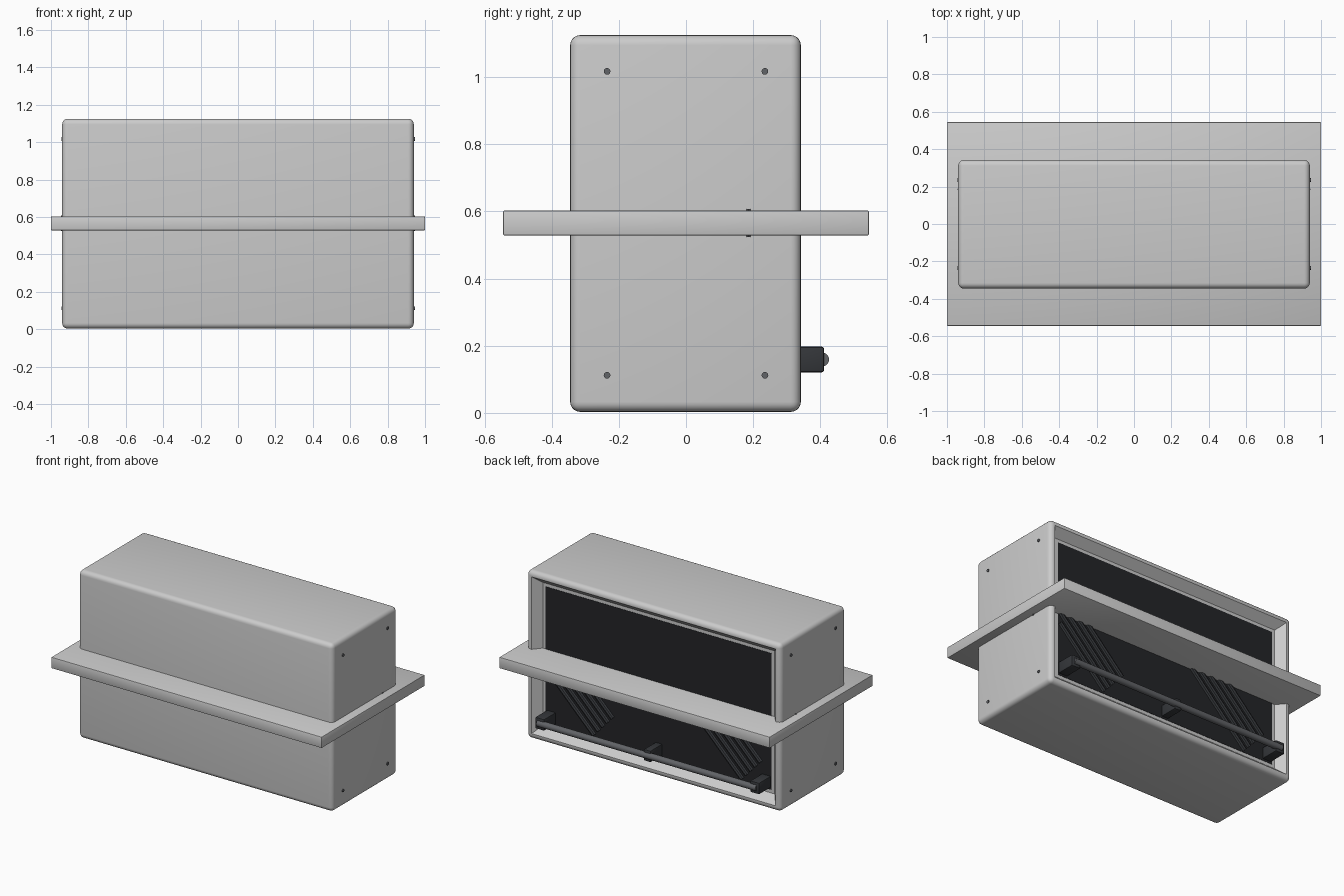
import bpy, bmesh, math
from mathutils import Vector

if "Cube" in bpy.data.objects:
    bpy.data.objects.remove(bpy.data.objects["Cube"])


def material(name, color):
    m = bpy.data.materials.new(name)
    m.diffuse_color = color
    m.use_nodes = True
    m.node_tree.nodes["Principled BSDF"].inputs["Base Color"].default_value = m.diffuse_color
    return m


DARK = material("dark_glass", (0.017, 0.018, 0.021, 1))
BLACK = material("black_plastic", (0.035, 0.038, 0.043, 1))
METAL = material("dark_metal", (0.12, 0.125, 0.135, 1))


def finish(bm, name, mat=None, smooth=True):
    bmesh.ops.recalc_face_normals(bm, faces=bm.faces)
    me = bpy.data.meshes.new(name)
    bm.to_mesh(me)
    bm.free()
    ob = bpy.data.objects.new(name, me)
    bpy.context.collection.objects.link(ob)
    if mat:
        me.materials.append(mat)
    if smooth:
        bpy.ops.object.select_all(action='DESELECT')
        ob.select_set(True)
        bpy.context.view_layer.objects.active = ob
        bpy.ops.object.shade_smooth_by_angle(angle=math.radians(35))
    return ob


def box_mesh(lo, hi, bevel=0, segments=1):
    bm = bmesh.new()
    bmesh.ops.create_cube(bm, size=1)
    for v in bm.verts:
        v.co = Vector([(a + b) / 2 + c * (b - a) for a, b, c in zip(lo, hi, v.co)])
    if bevel:
        bmesh.ops.bevel(bm, geom=bm.edges[:], offset=bevel, segments=segments,
                        profile=0.5, affect='EDGES')
    return bm


def box(name, lo, hi, bevel=0, segments=1, mat=None):
    return finish(box_mesh(lo, hi, bevel, segments), name, mat)


def rod(name, start, end, radius, sides=16, mat=None):
    a, b = Vector(start), Vector(end)
    bm = bmesh.new()
    bmesh.ops.create_cone(bm, cap_ends=True, segments=sides, radius1=radius,
                          radius2=radius, depth=(b - a).length)
    ob = finish(bm, name, mat)
    ob.location = (a + b) / 2
    ob.rotation_euler = (b - a).to_track_quat('Z', 'Y').to_euler()
    return ob


# Rounded cabinet with a sloping recessed frame in its back face
bm = box_mesh((-0.94, -0.345, 0.003), (0.94, 0.342, 1.125), 0.03, 5)
bm.normal_update()
back = max((f for f in bm.faces if f.normal.y > 0.99), key=lambda f: f.calc_area())
bmesh.ops.inset_region(bm, faces=[back], thickness=0.01, depth=0)
bmesh.ops.inset_region(bm, faces=[back], thickness=0.065, depth=0)
for v in back.verts:
    v.co.y -= 0.055
finish(bm, "cabinet")

# Dark panel in the recess
box("back_panel", (-0.835, 0.27, 0.108), (0.835, 0.289, 1.02), mat=DARK)

# Counter slab running around the cabinet
box("counter_slab", (-1, -0.545, 0.528), (1, 0.545, 0.603), 0.005, 2)

# Two groups of diagonal ribs on the panel below the counter
for group, shift in enumerate((0, -1.095)):
    for i in range(5):
        x, z = 0.475 + shift - 0.034 * i, 0.125 + 0.037 * i
        top = 0.56 - z
        if group == 0:
            top = min(top, 0.82 - x)
        rod(f"panel_rib_{group}_{i}", (x, 0.289, z), (x + top, 0.289, z + top),
            0.016, 8, BLACK)

# Foot rail with three brackets
rod("foot_rail", (-0.81, 0.405, 0.159), (0.81, 0.405, 0.159), 0.021, 20, METAL)
for x, w, name in ((-0.795, 0.033, "left"), (0, 0.025, "middle"), (0.795, 0.033, "right")):
    box(f"rail_bracket_{name}", (x - w, 0.28, 0.121), (x + w, 0.411, 0.197), 0.006, 2, BLACK)

# Screw heads on both ends, and a small pin through the counter
for s in (-1, 1):
    for y in (-0.235, 0.235):
        for z in (0.112, 1.017):
            rod("side_screw", (s * 0.93, y, z), (s * 0.945, y, z), 0.01, 12, METAL)
    rod("counter_pin", (s * 0.94, 0.186, 0.524), (s * 0.94, 0.186, 0.607), 0.006, 8, METAL)
